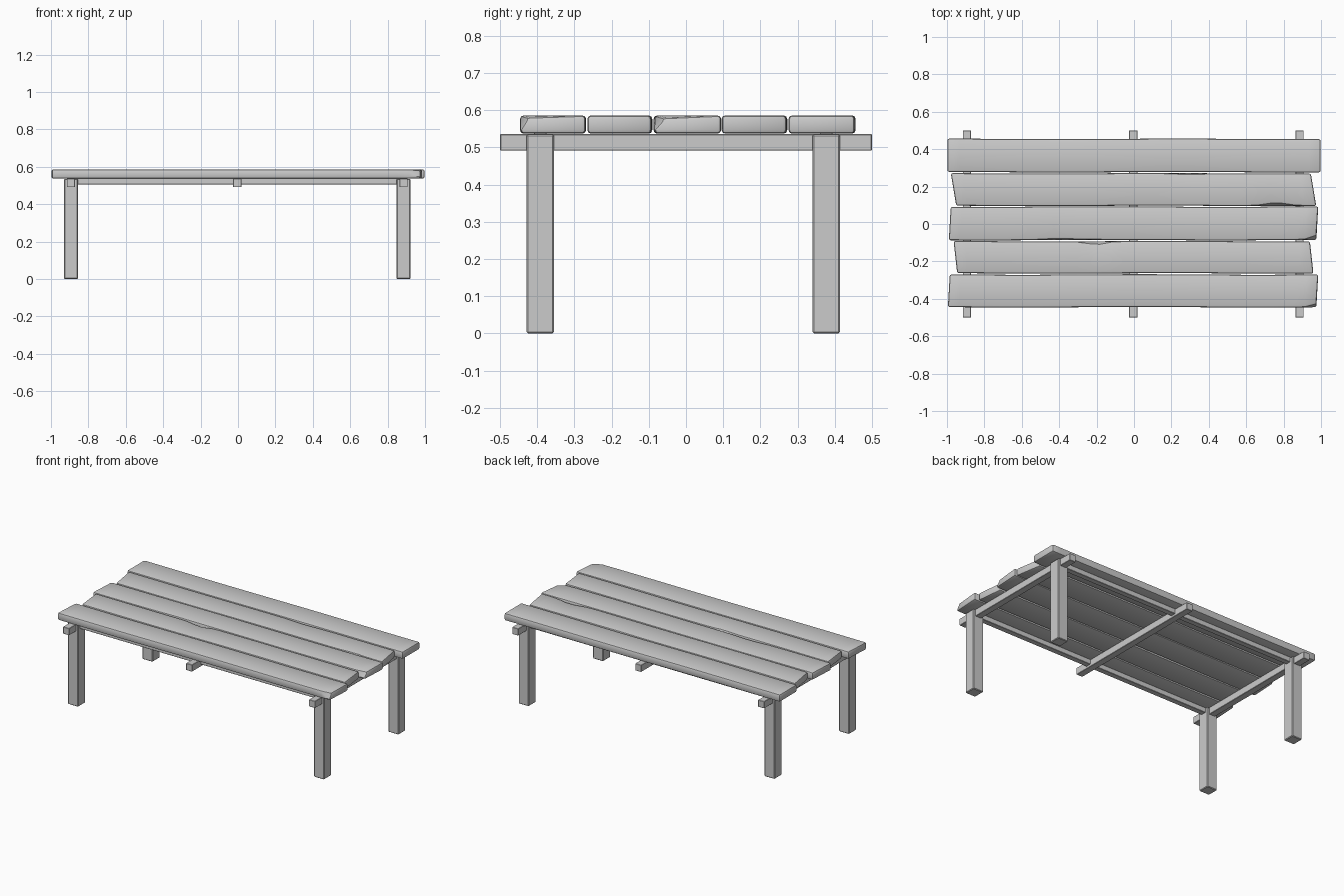
import bpy
import bmesh
import math
import random
from mathutils import Vector

random.seed(4)
if "Cube" in bpy.data.objects:
    bpy.data.objects.remove(bpy.data.objects["Cube"])

wood = bpy.data.materials.new("grey_wood")
wood.use_nodes = True
GREY = (0.6, 0.6, 0.6, 1)
wood.diffuse_color = GREY
wood.node_tree.nodes["Principled BSDF"].inputs["Base Color"].default_value = GREY


def box(name, low, high, bevel, segments=1, cuts=0, shape=None):
    """Bevelled timber between two corners, optionally cut along x and reshaped."""
    low, high = Vector(low), Vector(high)
    size, middle = high - low, (low + high) / 2
    bm = bmesh.new()
    bmesh.ops.create_cube(bm, size=1)
    for v in bm.verts:
        v.co = Vector(c * s for c, s in zip(v.co, size)) + middle
    if cuts:
        along = [e for e in bm.edges
                 if abs(e.verts[0].co.x - e.verts[1].co.x) > size.x / 2]
        bmesh.ops.subdivide_edges(bm, edges=along, cuts=cuts)
    sharp = [e for e in bm.edges if e.calc_face_angle(0) > 1]
    bmesh.ops.bevel(bm, geom=sharp, offset=bevel, segments=segments,
                    profile=0.5, affect='EDGES')
    if shape:
        for v in bm.verts:
            shape(v, middle, size)
    mesh = bpy.data.meshes.new(name)
    bm.to_mesh(mesh)
    bm.free()
    mesh.materials.append(wood)
    obj = bpy.data.objects.new(name, mesh)
    bpy.context.collection.objects.link(obj)
    bpy.context.view_layer.objects.active = obj
    obj.select_set(True)
    bpy.ops.object.shade_smooth_by_angle(angle=math.radians(35))
    obj.select_set(False)
    return obj


def weathering(dents, skew):
    """Slightly crooked ends and shallow dents worn into the top edges."""
    phase = random.uniform(0, 6)

    def shape(v, middle, size):
        x, side = v.co.x, (v.co.y - middle.y) / size.y
        top = v.co.z > middle.z
        v.co.x += skew * side * abs(x)
        v.co.y += 0.0015 * math.sin(5 * x + phase)
        for dent_x, dent_side, width, depth in dents:
            if top and side * dent_side > 0.2:
                fall = math.exp(-((x - dent_x) / width) ** 2)
                v.co.y -= dent_side * depth * fall
                v.co.z -= 0.3 * depth * fall
    return shape


# Table top: five planks, from front to back, with worn spots
planks = [
    (-0.99, 0.98, -0.445, -0.27, [(0.98, -1, 0.03, 0.015)], 0.01),
    (-0.955, 0.95, -0.264, -0.092, [(-0.2, 1, 0.06, 0.015)], -0.02),
    (-0.985, 0.98, -0.086, 0.093, [(0.98, -1, 0.04, 0.02), (-0.4, -1, 0.1, 0.006)], 0.01),
    (-0.965, 0.96, 0.097, 0.271, [(0.75, -1, 0.08, 0.015), (0.3, 1, 0.1, 0.005)], -0.03),
    (-0.998, 0.998, 0.277, 0.455, [], 0.0),
]
for i, (x0, x1, y0, y1, dents, skew) in enumerate(planks):
    box(f"plank_{i + 1}", (x0, y0, 0.537), (x1, y1, 0.586), 0.01, 2, 31,
        weathering(dents, skew))

# Cross beams under the planks
BEAMS = {"right": -0.893, "middle": -0.004, "left": 0.885}
for side, x in BEAMS.items():
    box(f"{side}_cross_beam", (x - 0.022, -0.5, 0.491), (x + 0.022, 0.5, 0.536), 0.002)

# Legs, and a long rail along each row of legs
for row, y in (("front", -0.392), ("back", 0.377)):
    for side in ("right", "left"):
        x = BEAMS[side]
        box(f"{row}_{side}_leg", (x - 0.037, y - 0.037, 0), (x + 0.037, y + 0.037, 0.535), 0.004)
    box(f"{row}_long_rail", (BEAMS["right"], y - 0.018, 0.505),
        (BEAMS["left"], y + 0.018, 0.538), 0.002)
